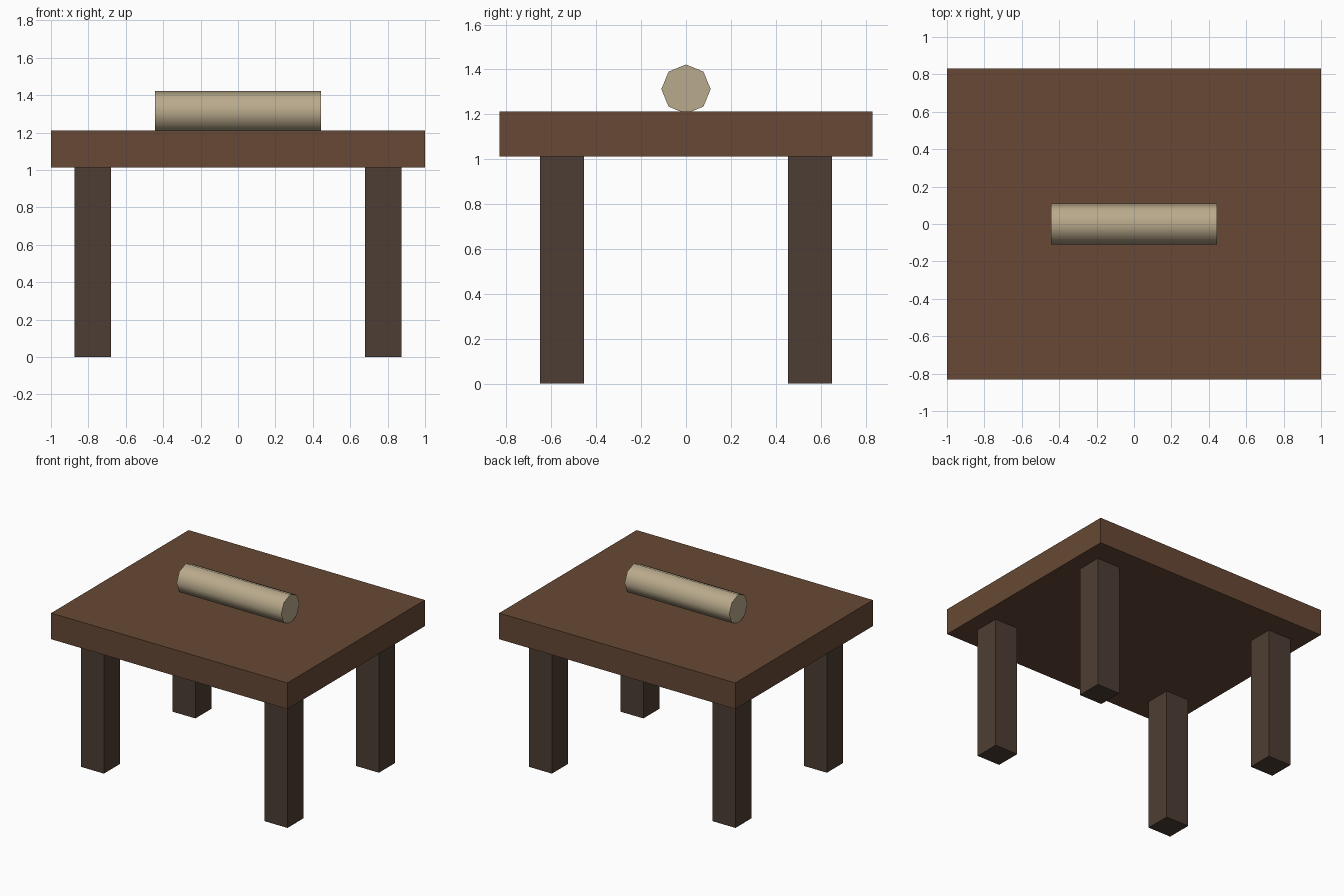
import bpy
from math import radians

if "Cube" in bpy.data.objects:
    bpy.data.objects.remove(bpy.data.objects["Cube"])


def material(name, rgb):
    mat = bpy.data.materials.new(name)
    mat.diffuse_color = (*rgb, 1.0)
    mat.use_nodes = True
    mat.node_tree.nodes["Principled BSDF"].inputs["Base Color"].default_value = mat.diffuse_color
    return mat


def box(name, center, size, mat):
    bpy.ops.mesh.primitive_cube_add(size=1, location=center)
    obj = bpy.context.object
    obj.name = name
    obj.scale = size
    bpy.ops.object.transform_apply(location=False, rotation=False, scale=True)
    obj.data.materials.append(mat)
    return obj


top_wood = material("top_wood", (0.135, 0.066, 0.035))
leg_wood = material("leg_wood", (0.075, 0.048, 0.033))
paper = material("pale_paper", (0.485, 0.402, 0.262))

# Thick tabletop slab
box("tabletop", (0, 0, 1.112), (2.0, 1.662, 0.2), top_wood)

# Four square legs, inset from the corners
for y_name, sy in (("front", -1), ("back", 1)):
    for x_name, sx in (("left", -1), ("right", 1)):
        box(f"{y_name}_{x_name}_leg", (sx * 0.777, sy * 0.553, 0.506),
            (0.195, 0.195, 1.012), leg_wood)

# Eight-sided roll lying along x, a corner edge resting on the top
bpy.ops.mesh.primitive_cylinder_add(vertices=8, radius=0.11, depth=0.886,
                                    location=(0, 0, 1.312),
                                    rotation=(0, radians(90), 0))
roll = bpy.context.object
roll.name = "roll"
roll.data.materials.append(paper)
bpy.ops.object.shade_smooth_by_angle(angle=radians(60))
